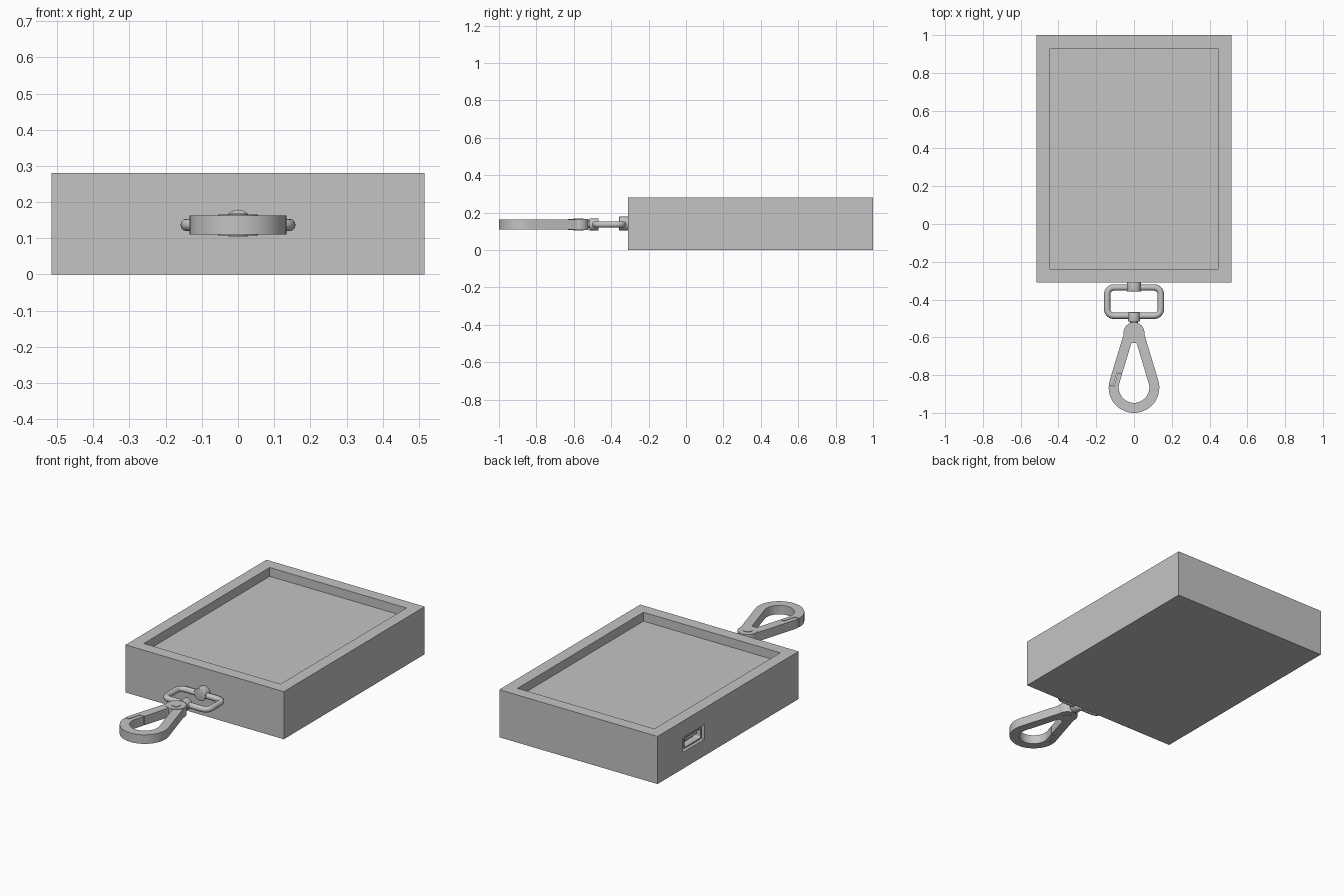
import bpy
import bmesh
from math import asin, cos, sin, pi, radians
from mathutils import Matrix, Vector

if "Cube" in bpy.data.objects:
    bpy.data.objects.remove(bpy.data.objects["Cube"])

grey = bpy.data.materials.new("plain grey")
grey.use_nodes = True
grey.diffuse_color = (0.55, 0.55, 0.55, 1)
grey.node_tree.nodes["Principled BSDF"].inputs["Base Color"].default_value = grey.diffuse_color

MID = 0.137  # height of the clip's centre plane


def finish(name, bm, smooth=True):
    bmesh.ops.recalc_face_normals(bm, faces=bm.faces)
    mesh = bpy.data.meshes.new(name)
    bm.to_mesh(mesh)
    bm.free()
    mesh.materials.append(grey)
    obj = bpy.data.objects.new(name, mesh)
    bpy.context.collection.objects.link(obj)
    if smooth:
        activate(obj)
        bpy.ops.object.shade_smooth_by_angle(angle=radians(30))
    return obj


def activate(obj):
    bpy.ops.object.select_all(action='DESELECT')
    obj.select_set(True)
    bpy.context.view_layer.objects.active = obj


def block(name, lo, hi, turn=0):
    lo, hi = Vector(lo), Vector(hi)
    bm = bmesh.new()
    matrix = (Matrix.Translation((lo + hi) / 2) @ Matrix.Rotation(turn, 4, 'Z')
              @ Matrix.Diagonal((*(hi - lo), 1)))
    bmesh.ops.create_cube(bm, size=1, matrix=matrix)
    return finish(name, bm, False)


def cylinder(name, centre, radius, length, axis='Z', bevel=0.0):
    bm = bmesh.new()
    matrix = Matrix.Translation(centre)
    if axis == 'Y':
        matrix = matrix @ Matrix.Rotation(pi / 2, 4, 'X')
    bmesh.ops.create_cone(bm, cap_ends=True, segments=40, radius1=radius,
                          radius2=radius, depth=length, matrix=matrix)
    if bevel:
        rims = [e for e in bm.edges if e.calc_face_angle() > 1]
        bmesh.ops.bevel(bm, geom=rims, offset=bevel, segments=3, affect='EDGES', profile=0.5)
    return finish(name, bm)


def hollow_plate(name, outer, inner, low, high, matrix=Matrix()):
    """Flat plate between two outlines with equal point counts."""
    bm = bmesh.new()
    rings = [[bm.verts.new(matrix @ Vector((x, y, z))) for x, y in loop]
             for loop, z in ((outer, low), (outer, high), (inner, high), (inner, low))]
    n = len(outer)
    for a, b in zip(rings, rings[1:] + rings[:1]):
        for i in range(n):
            j = (i + 1) % n
            bm.faces.new((a[i], a[j], b[j], b[i]))
    return finish(name, bm)


def cut(obj, cutters):
    for cutter in cutters:
        cutter.hide_render = True
        mod = obj.modifiers.new("cut", 'BOOLEAN')
        mod.operation = 'DIFFERENCE'
        mod.solver = 'EXACT'
        mod.object = cutter
        activate(obj)
        bpy.ops.object.modifier_apply(modifier=mod.name)
        bpy.data.objects.remove(cutter)


def rounded_rect(half_w, half_h, r, steps=8):
    points = []
    for k, (sx, sy) in enumerate(((1, 1), (-1, 1), (-1, -1), (1, -1))):
        for i in range(steps + 1):
            a = (k + i / steps) * pi / 2
            points.append((sx * (half_w - r) + r * cos(a), sy * (half_h - r) + r * sin(a)))
    return points


def teardrop(big_y, big_r, small_y, small_r, steps=32):
    tilt = asin((big_r - small_r) / (small_y - big_y))
    points = []
    for y, r, start, end in ((big_y, big_r, pi - tilt, 2 * pi + tilt),
                             (small_y, small_r, tilt, pi - tilt)):
        for i in range(steps + 1):
            a = start + (end - start) * i / steps
            points.append((r * cos(a), y + r * sin(a)))
    return points


# Case with a shallow tray in its top and a socket in its side
case = block("case", (-0.515, -0.31, 0), (0.515, 1, 0.28))
cut(case, [block("tray_cutter", (-0.445, -0.24, 0.228), (0.445, 0.93, 0.4)),
           block("socket_cutter", (-0.6, 0.565, 0.097), (-0.465, 0.763, 0.183))])

# Socket shell and contact tongue, sunk into the side
side = Matrix.Translation((-0.515, 0.664, 0.14)) @ Matrix(
    ((0, 0, 1, 0), (1, 0, 0, 0), (0, 1, 0, 0), (0, 0, 0, 1)))
hollow_plate("socket_shell", rounded_rect(0.085, 0.034, 0.012),
             rounded_rect(0.076, 0.026, 0.008), 0.008, 0.05, side)
block("socket_tongue", (-0.495, 0.61, 0.14), (-0.465, 0.718, 0.158))

# Swivel stud on the case and collar on the clip
cylinder("case_stud", (0, -0.333, 0.142), 0.037, 0.05, 'Y', 0.004)
cylinder("swivel_collar", (0, -0.492, MID), 0.032, 0.05, 'Y', 0.004)
cylinder("swivel_neck", (0, -0.53, MID), 0.02, 0.05, 'Y')

# Rounded rectangular ring
curve = bpy.data.curves.new("swivel_ring", 'CURVE')
curve.dimensions = '3D'
curve.bevel_depth = 0.017
curve.bevel_resolution = 4
path = rounded_rect(0.142, 0.075, 0.036)
spline = curve.splines.new('POLY')
spline.points.add(len(path) - 1)
for point, (x, y) in zip(spline.points, path):
    point.co = (x, y - 0.411, MID, 1)
spline.use_cyclic_u = True
curve.materials.append(grey)
ring = bpy.data.objects.new("swivel_ring", curve)
bpy.context.collection.objects.link(ring)
activate(ring)
bpy.ops.object.convert(target='MESH')
bpy.ops.object.shade_smooth_by_angle(angle=radians(40))

# Teardrop hook with a stepped gate joint in one arm
hook = hollow_plate("hook", teardrop(-0.866, 0.134, -0.575, 0.05),
                    teardrop(-0.866, 0.081, -0.64, 0.016), 0.11, 0.163)
lean = -radians(15.5)
cut(hook, [block("gate_slit_long", (-0.1, -0.86, 0), (-0.096, -0.785, 0.3), lean),
           block("gate_slit_outer", (-0.145, -0.861, 0), (-0.107, -0.857, 0.3)),
           block("gate_slit_inner", (-0.09, -0.789, 0), (-0.05, -0.785, 0.3))])
activate(hook)
bpy.ops.object.shade_smooth_by_angle(angle=radians(30))

# Eye and rivet joining hook to swivel
cylinder("hook_eye", (0, -0.575, MID), 0.055, 0.058)
cylinder("eye_rivet", (0, -0.575, MID), 0.026, 0.064)
